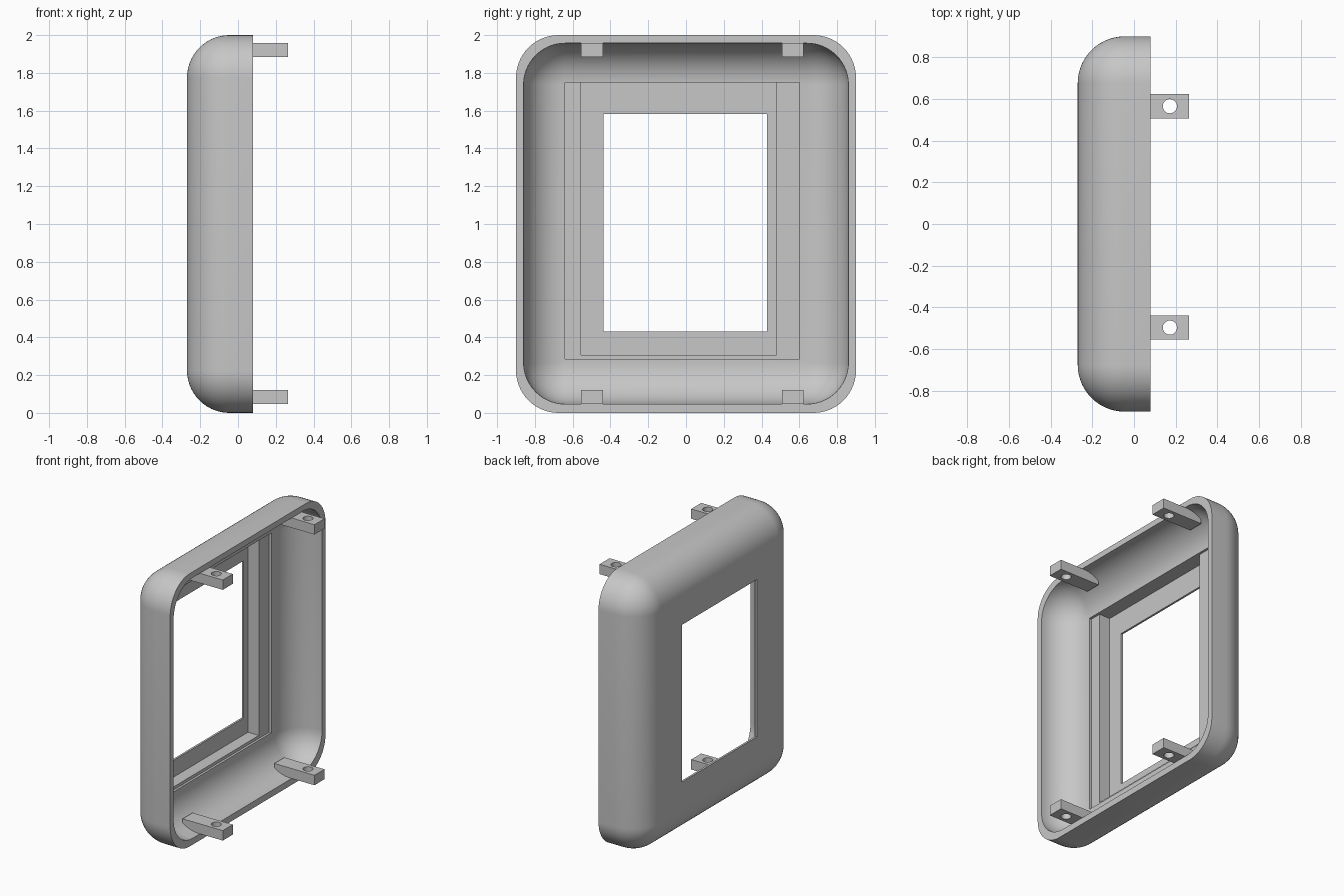
import bpy
import bmesh
from math import cos, sin, pi

cube = bpy.data.objects.get("Cube")
if cube:
    bpy.data.objects.remove(cube, do_unlink=True)

grey = bpy.data.materials.new("light_grey")
grey.use_nodes = True
tone = (0.57, 0.57, 0.57, 1)
grey.diffuse_color = tone
grey.node_tree.nodes["Principled BSDF"].inputs["Base Color"].default_value = tone

STEPS = 14


def make_object(name, bm):
    bmesh.ops.remove_doubles(bm, verts=bm.verts, dist=1e-5)
    bmesh.ops.recalc_face_normals(bm, faces=bm.faces)
    mesh = bpy.data.meshes.new(name)
    bm.to_mesh(mesh)
    bm.free()
    mesh.materials.append(grey)
    obj = bpy.data.objects.new(name, mesh)
    bpy.context.collection.objects.link(obj)
    return obj


def box(name, x, y, z):
    bm = bmesh.new()
    bmesh.ops.create_cube(bm, size=1)
    for v in bm.verts:
        v.co = [(lo + hi) / 2 + c * (hi - lo) for c, (lo, hi) in zip(v.co, (x, y, z))]
    return make_object(name, bm)


def pillow(name, x, y, z, radius):
    """Box with rounded corners along x and a full round on its low-x side."""
    bm = bmesh.new()
    quarter = [i * pi / 2 / STEPS for i in range(STEPS + 1)]
    profile = [(x[0] + radius * (1 - cos(a)), radius * sin(a)) for a in quarter]
    profile.append((x[1], radius))
    corners = [(y[1] - radius, z[1] - radius), (y[0] + radius, z[1] - radius),
               (y[0] + radius, z[0] + radius), (y[1] - radius, z[0] + radius)]
    rings = []
    for px, r in profile:
        if r == 0:
            rings.append([bm.verts.new((px, cy, cz)) for cy, cz in corners for a in quarter])
        else:
            rings.append([bm.verts.new((px, cy + r * cos(a + k * pi / 2), cz + r * sin(a + k * pi / 2)))
                          for k, (cy, cz) in enumerate(corners) for a in quarter])
    n = len(rings[0])
    for lower, upper in zip(rings, rings[1:]):
        for i in range(n):
            j = (i + 1) % n
            bm.faces.new((lower[i], lower[j], upper[j], upper[i]))
    bm.faces.new([rings[0][k * (STEPS + 1)] for k in range(4)])
    bm.faces.new(rings[-1])
    bmesh.ops.remove_doubles(bm, verts=bm.verts, dist=1e-5)
    return make_object(name, bm)


def cut(target, cutter):
    mod = target.modifiers.new("cut", "BOOLEAN")
    mod.operation = "DIFFERENCE"
    mod.solver = "EXACT"
    mod.object = cutter
    bpy.ops.object.select_all(action="DESELECT")
    bpy.context.view_layer.objects.active = target
    target.select_set(True)
    bpy.ops.object.modifier_apply(modifier=mod.name)
    bpy.data.objects.remove(cutter, do_unlink=True)


def smooth(obj):
    bpy.ops.object.select_all(action="DESELECT")
    bpy.context.view_layer.objects.active = obj
    obj.select_set(True)
    bpy.ops.object.shade_smooth_by_angle(angle=pi / 6)


# Hollow bezel shell
shell = pillow("bezel_shell", (-0.27, 0.08), (-0.9, 0.9), (0, 2), 0.225)
cut(shell, pillow("cavity_cutter", (-0.15, 0.2), (-0.86, 0.86), (0.047, 1.957), 0.22))

# Stepped screen recess and window
cut(shell, box("outer_recess_cutter", (-0.167, 0), (-0.64, 0.6), (0.285, 1.75)))
cut(shell, box("inner_recess_cutter", (-0.255, 0), (-0.555, 0.48), (0.307, 1.75)))
cut(shell, box("window_cutter", (-0.4, 0), (-0.437, 0.43), (0.43, 1.583)))
smooth(shell)

# Four drilled mounting tabs
for height, z in (("lower", (0.047, 0.12)), ("upper", (1.885, 1.957))):
    for side, y in (("front", -0.497), ("rear", 0.565)):
        tab = box(f"{height}_{side}_tab", (-0.06, 0.265), (y - 0.058, y + 0.058), z)
        bm = bmesh.new()
        bmesh.ops.create_cone(bm, cap_ends=True, segments=32, radius1=0.034, radius2=0.034, depth=0.3)
        bmesh.ops.translate(bm, verts=bm.verts, vec=(0.172, y, sum(z) / 2))
        cut(tab, make_object("hole_cutter", bm))
        smooth(tab)
